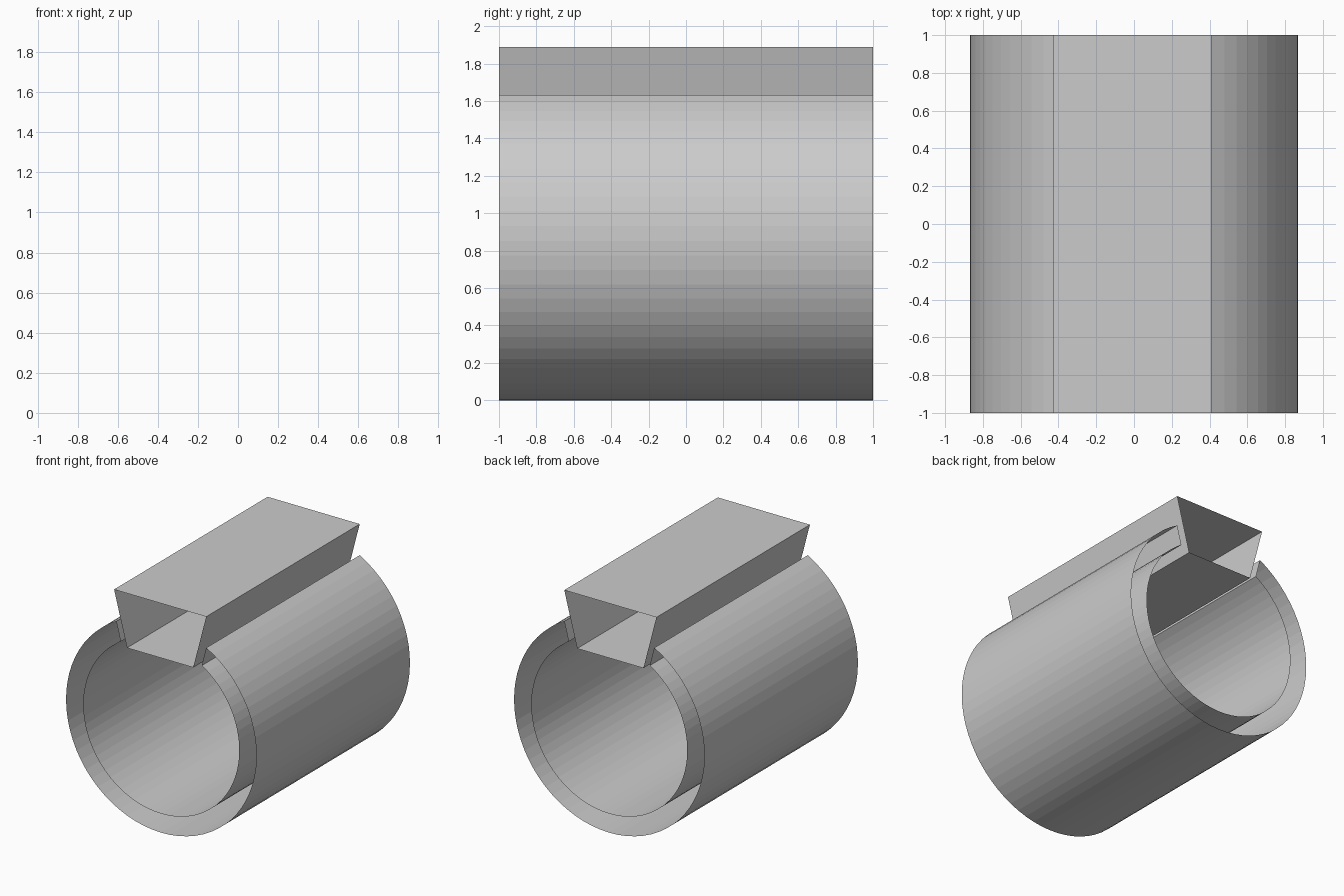
import bpy, math

if "Cube" in bpy.data.objects:
    bpy.data.objects.remove(bpy.data.objects["Cube"])

R_OUT, R_IN = 0.868, 0.712   # tube radii
CZ = 0.868                   # height of the tube axis
SLOT_OUT, SLOT_IN = 0.41, 0.37   # half widths of the slot at each radius
SEGMENTS = 58


def arc(radius, half_width):
    """Open circle, clockwise from the right slot edge round to the left one."""
    start = math.asin(half_width / radius)
    sweep = 2 * math.pi - 2 * start
    pts = []
    for i in range(SEGMENTS + 1):
        a = start + sweep * i / SEGMENTS
        pts.append((radius * math.sin(a), CZ + radius * math.cos(a)))
    return pts


def extrude_loop(name, profile, y0=-1.0, y1=1.0):
    """Open-ended walls made by sweeping a closed xz profile along y."""
    n = len(profile)
    verts = [(x, y, z) for y in (y0, y1) for x, z in profile]
    faces = [(i, i + n, (i + 1) % n + n, (i + 1) % n) for i in range(n)]
    mesh = bpy.data.meshes.new(name)
    mesh.from_pydata(verts, [], faces)
    mesh.update()
    obj = bpy.data.objects.new(name, mesh)
    bpy.context.collection.objects.link(obj)
    return obj


# Slotted double-walled tube, open at both ends
extrude_loop("slotted_tube", arc(R_OUT, SLOT_OUT) + arc(R_IN, SLOT_IN)[::-1])

# Dovetail rail sitting in the slot, open at both ends
extrude_loop("dovetail_rail",
             [(-0.43, 1.89), (0.41, 1.89), (0.292, 1.44), (-0.312, 1.44)])
